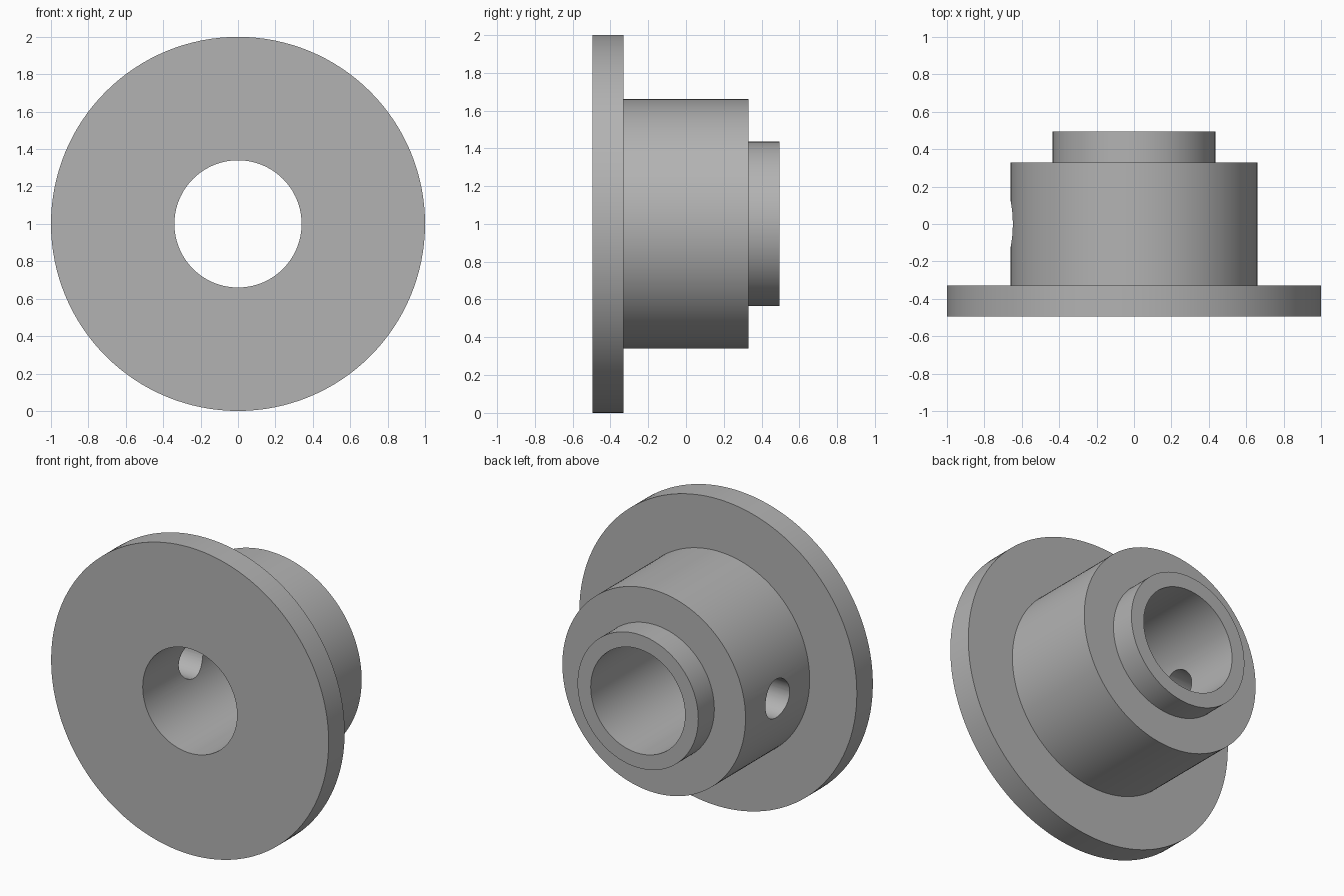
import bpy
import bmesh
from math import pi, radians
from mathutils import Matrix, Vector

cube = bpy.data.objects.get("Cube")
if cube:
    bpy.data.objects.remove(cube, do_unlink=True)

SEGMENTS = 128
BORE, BOSS, HUB, FLANGE = 0.34, 0.435, 0.66, 1.0
FRONT, FLANGE_BACK, HUB_BACK, BACK = -0.495, -0.33, 0.33, 0.495
HOLE_RADIUS = 0.125
CENTRE = Vector((0, 0, 1))

grey = bpy.data.materials.new("plain_grey")
grey.use_nodes = True
grey.diffuse_color = (0.45, 0.45, 0.45, 1)
grey.node_tree.nodes["Principled BSDF"].inputs["Base Color"].default_value = grey.diffuse_color


def add_object(name, bm):
    bmesh.ops.recalc_face_normals(bm, faces=bm.faces)
    mesh = bpy.data.meshes.new(name)
    bm.to_mesh(mesh)
    bm.free()
    mesh.materials.append(grey)
    obj = bpy.data.objects.new(name, mesh)
    bpy.context.collection.objects.link(obj)
    return obj


# Flange, hub, boss and bore as one closed profile turned about the y axis
profile = [(BORE, FRONT), (FLANGE, FRONT), (FLANGE, FLANGE_BACK), (HUB, FLANGE_BACK),
           (HUB, HUB_BACK), (BOSS, HUB_BACK), (BOSS, BACK), (BORE, BACK)]
bm = bmesh.new()
verts = [bm.verts.new(CENTRE + Vector((r, y, 0))) for r, y in profile]
edges = [bm.edges.new((v, verts[(i + 1) % len(verts)])) for i, v in enumerate(verts)]
bmesh.ops.spin(bm, geom=verts + edges, cent=CENTRE, axis=(0, 1, 0),
               angle=2 * pi, steps=SEGMENTS, use_merge=True)
bmesh.ops.remove_doubles(bm, verts=bm.verts, dist=0.0001)
bushing = add_object("flanged_bushing", bm)

# Radial screw hole through one side of the hub
bm = bmesh.new()
bmesh.ops.create_cone(bm, cap_ends=True, segments=48, radius1=HOLE_RADIUS,
                      radius2=HOLE_RADIUS, depth=0.8,
                      matrix=Matrix.Translation((-0.5, 0, 1)) @ Matrix.Rotation(pi / 2, 4, "Y"))
cutter = add_object("screw_hole_cutter", bm)
cutter.hide_render = True

cut = bushing.modifiers.new("screw_hole", "BOOLEAN")
cut.operation = "DIFFERENCE"
cut.solver = "EXACT"
cut.object = cutter

bpy.ops.object.select_all(action="DESELECT")
bushing.select_set(True)
bpy.context.view_layer.objects.active = bushing
bpy.ops.object.modifier_apply(modifier=cut.name)
bpy.data.objects.remove(cutter, do_unlink=True)
bpy.ops.object.shade_smooth_by_angle(angle=radians(30))
